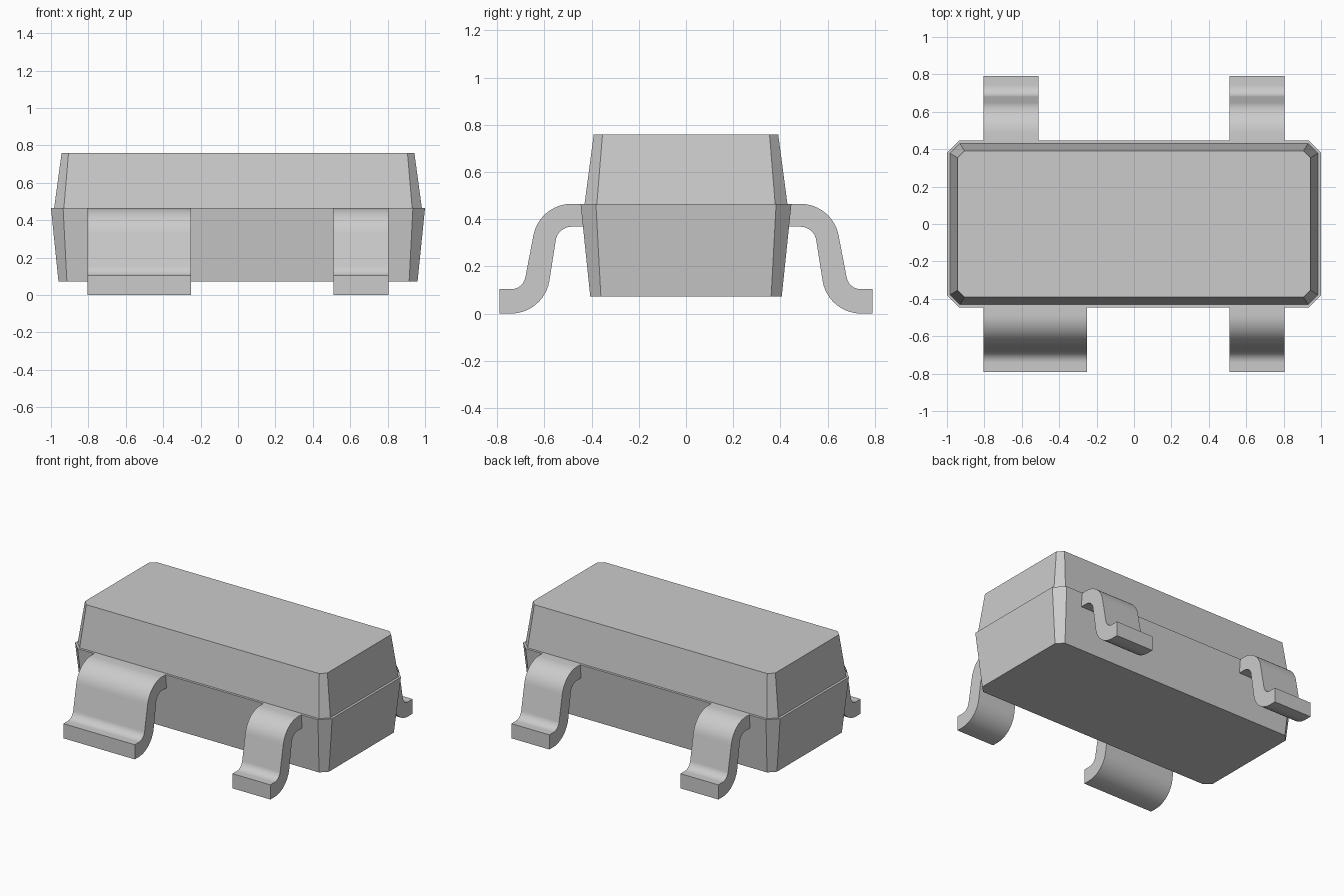
import bpy, bmesh
from math import radians, cos, sin

cube = bpy.data.objects.get("Cube")
if cube:
    bpy.data.objects.remove(cube, do_unlink=True)

grey = bpy.data.materials.new("plain grey")
grey.use_nodes = True
COLOUR = (0.6, 0.6, 0.6, 1)
grey.diffuse_color = COLOUR
grey.node_tree.nodes["Principled BSDF"].inputs["Base Color"].default_value = COLOUR


def loft(name, start, end):
    """Solid between two matching loops of points."""
    bm = bmesh.new()
    a = [bm.verts.new(p) for p in start]
    b = [bm.verts.new(p) for p in end]
    bm.faces.new(a)
    bm.faces.new(b)
    for i in range(len(a)):
        j = (i + 1) % len(a)
        bm.faces.new((a[i], a[j], b[j], b[i]))
    bmesh.ops.recalc_face_normals(bm, faces=bm.faces)
    mesh = bpy.data.meshes.new(name)
    bm.to_mesh(mesh)
    bm.free()
    mesh.materials.append(grey)
    obj = bpy.data.objects.new(name, mesh)
    bpy.context.collection.objects.link(obj)
    return obj


def octagon(x, y, cut, z):
    """Rectangle with clipped corners."""
    quarter = [(x, y - cut), (x - cut, y)]
    return ([(px, py, z) for px, py in quarter]
            + [(-px, py, z) for px, py in reversed(quarter)]
            + [(-px, -py, z) for px, py in quarter]
            + [(px, -py, z) for px, py in reversed(quarter)])


# Moulded body: two tapered halves with a small ledge at the seam
SEAM = 0.465
loft("lower_body", octagon(0.96, 0.406, 0.045, 0.073), octagon(1.0, 0.447, 0.065, SEAM))
loft("upper_body", octagon(0.983, 0.43, 0.052, SEAM), octagon(0.943, 0.391, 0.037, 0.76))


def arc(cy, cz, radius, a0, a1, steps=12):
    angles = [radians(a0 + (a1 - a0) * i / steps) for i in range(steps + 1)]
    return [(cy + radius * cos(a), cz + radius * sin(a)) for a in angles]


# Gull-wing lead section, running out from the body and down to the foot
TOP, FOOT = (0.485, 0.3), (0.742, 0.165)
OUTSIDE = [(0.41, SEAM)] + arc(*TOP, 0.165, 90, 10) + arc(*FOOT, 0.062, 190, 270) + [(0.79, 0.103)]
INSIDE = [(0.79, 0)] + arc(*FOOT, 0.165, 270, 190) + arc(*TOP, 0.068, 10, 90) + [(0.41, 0.368)]
SECTION = OUTSIDE + INSIDE


def lead(name, x0, x1, side):
    ends = [[(x, side * y, z) for y, z in SECTION] for x in (x0, x1)]
    obj = loft(name, *ends)
    bpy.ops.object.select_all(action="DESELECT")
    obj.select_set(True)
    bpy.context.view_layer.objects.active = obj
    bpy.ops.object.shade_smooth_by_angle(angle=radians(30))


lead("front_wide_lead", -0.805, -0.25, -1)
lead("front_narrow_lead", 0.51, 0.805, -1)
lead("back_right_lead", -0.805, -0.51, 1)
lead("back_left_lead", 0.51, 0.805, 1)
